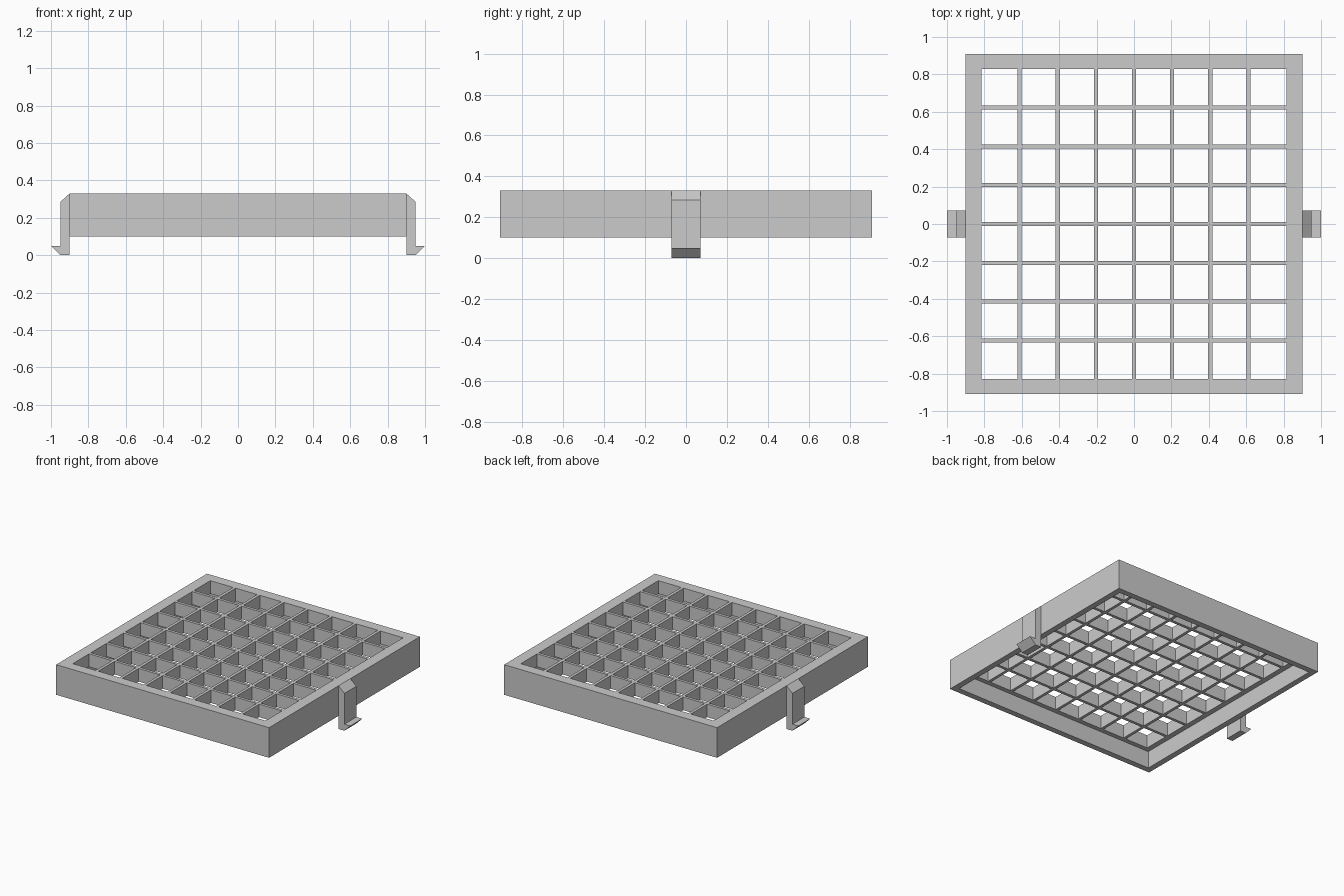
import bpy
import bmesh

if "Cube" in bpy.data.objects:
    bpy.data.objects.remove(bpy.data.objects["Cube"], do_unlink=True)

grey = bpy.data.materials.new("plain grey")
grey.use_nodes = True
colour = (0.6, 0.6, 0.6, 1)
grey.diffuse_color = colour
grey.node_tree.nodes["Principled BSDF"].inputs["Base Color"].default_value = colour

OUT_X, OUT_Y = 0.9, 0.91      # outside of the frame
IN_X, IN_Y = 0.815, 0.83      # opening filled by the grid
LIP = 0.045                   # thickness of the lower skirt
BOTTOM, LEDGE, TOP = 0.1, 0.23, 0.33
BAR = 0.022


def finish(name, bm):
    bmesh.ops.recalc_face_normals(bm, faces=bm.faces)
    mesh = bpy.data.meshes.new(name)
    bm.to_mesh(mesh)
    bm.free()
    mesh.materials.append(grey)
    obj = bpy.data.objects.new(name, mesh)
    bpy.context.collection.objects.link(obj)
    return obj


# Frame: stepped wall section swept around the four corners
bm = bmesh.new()
section = [(OUT_X, OUT_Y, BOTTOM), (OUT_X, OUT_Y, TOP),
           (IN_X, IN_Y, TOP), (IN_X, IN_Y, LEDGE),
           (OUT_X - LIP, OUT_Y - LIP, LEDGE),
           (OUT_X - LIP, OUT_Y - LIP, BOTTOM)]
rings = [[bm.verts.new((sx * x, sy * y, z)) for x, y, z in section]
         for sx, sy in ((1, 1), (-1, 1), (-1, -1), (1, -1))]
n = len(section)
for i, ring in enumerate(rings):
    after = rings[(i + 1) % len(rings)]
    for j in range(n):
        k = (j + 1) % n
        bm.faces.new((ring[j], ring[k], after[k], after[j]))
finish("frame", bm)

# Grid: extrude every bar cell of one flat lattice, so crossings join cleanly
def stops(half, cells):
    pitch = 2 * half / cells
    edges = [-half]
    for i in range(1, cells):
        centre = -half + i * pitch
        edges += [centre - BAR / 2, centre + BAR / 2]
    return edges + [half]


bm = bmesh.new()
xs, ys = stops(IN_X, 8), stops(IN_Y, 8)
points = [[bm.verts.new((x, y, LEDGE)) for y in ys] for x in xs]
for i in range(len(xs) - 1):
    for j in range(len(ys) - 1):
        if i % 2 or j % 2:
            bm.faces.new((points[i][j], points[i + 1][j],
                          points[i + 1][j + 1], points[i][j + 1]))
extruded = bmesh.ops.extrude_face_region(bm, geom=bm.faces[:], use_keep_orig=True)
tops = [v for v in extruded["geom"] if isinstance(v, bmesh.types.BMVert)]
bmesh.ops.translate(bm, verts=tops, vec=(0, 0, TOP - LEDGE))
# Drop the hidden end faces against the frame
ends = [f for f in bm.faces if abs(f.normal.z) < 0.5 and
        (all(abs(abs(v.co.x) - IN_X) < 1e-4 for v in f.verts) or
         all(abs(abs(v.co.y) - IN_Y) < 1e-4 for v in f.verts))]
bmesh.ops.delete(bm, geom=ends, context="FACES")
finish("grid", bm)

# Clips: chamfered legs with a barbed foot, one on each side
clip = [(0.9, 0.33), (0.95, 0.285), (0.95, 0.05), (1.0, 0.05), (0.95, 0), (0.9, 0)]
for side, name in ((1, "left_clip"), (-1, "right_clip")):
    bm = bmesh.new()
    face = bm.faces.new([bm.verts.new((side * x, -0.072, z)) for x, z in clip])
    geom = bmesh.ops.extrude_face_region(bm, geom=[face], use_keep_orig=True)["geom"]
    bmesh.ops.translate(bm, verts=[v for v in geom if isinstance(v, bmesh.types.BMVert)],
                        vec=(0, 0.144, 0))
    finish(name, bm)
